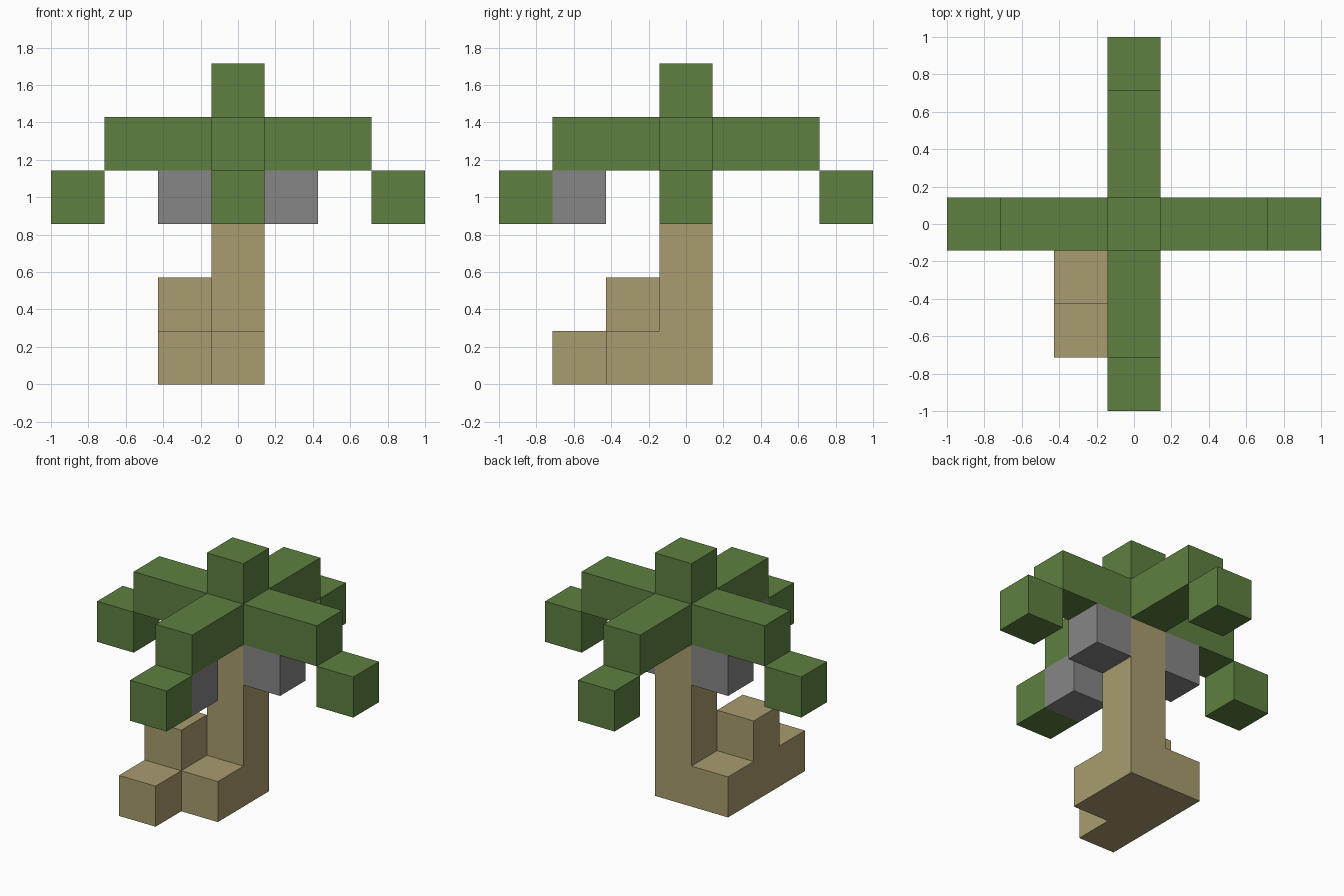
import bpy, bmesh, math
from mathutils import Vector

U = 2 / 7  # edge of one block

if "Cube" in bpy.data.objects:
    bpy.data.objects.remove(bpy.data.objects["Cube"], do_unlink=True)


def make_material(name, rgb):
    mat = bpy.data.materials.new(name)
    mat.use_nodes = True
    colour = (*rgb, 1)
    mat.diffuse_color = colour
    bsdf = next(n for n in mat.node_tree.nodes if n.type == 'BSDF_PRINCIPLED')
    bsdf.inputs["Base Color"].default_value = colour
    bsdf.inputs["Roughness"].default_value = 0.9
    return mat


def make_blocks(name, cells, mat):
    """Join unit blocks at grid cells into one flat-faced shell."""
    cells = set(cells)
    bm = bmesh.new()
    for cell in cells:
        centre = Vector(cell) + Vector((0, 0, 0.5))
        for axis in range(3):
            for sign in (-1, 1):
                normal = Vector((0, 0, 0))
                normal[axis] = sign
                if tuple(int(a + b) for a, b in zip(cell, normal)) in cells:
                    continue
                side = Vector((normal.y, normal.z, normal.x))
                up = normal.cross(side)
                corners = [side + up, up - side, -side - up, side - up]
                bm.faces.new([bm.verts.new((centre + (normal + c) / 2) * U)
                              for c in corners])
    bmesh.ops.remove_doubles(bm, verts=bm.verts, dist=0.001)
    bmesh.ops.dissolve_limit(bm, angle_limit=math.radians(1),
                             verts=bm.verts, edges=bm.edges)
    mesh = bpy.data.meshes.new(name)
    bm.to_mesh(mesh)
    bm.free()
    mesh.materials.append(mat)
    obj = bpy.data.objects.new(name, mesh)
    bpy.context.collection.objects.link(obj)
    return obj


bark = make_material("tan bark", (0.397, 0.332, 0.156))
leaf = make_material("leaf green", (0.112, 0.216, 0.051))
husk = make_material("grey husk", (0.238, 0.238, 0.238))

# Trunk with its stepped root foot
trunk = [(0, 0, z) for z in range(4)]
roots = [(-1, 0, 0), (0, -1, 0), (-1, -1, 0), (-1, -1, 1), (-1, -2, 0)]
make_blocks("trunk", trunk + roots, bark)

# Crown: four arms crossing under a top block
arms = [(i, 0, 4) for i in range(-2, 3)] + [(0, i, 4) for i in range(-2, 3)]
make_blocks("crown", arms + [(0, 0, 5)], leaf)

# Drooping frond tips
tips = {"right": (-3, 0, 3), "left": (3, 0, 3),
        "front": (0, -3, 3), "back": (0, 3, 3)}
for side, cell in tips.items():
    make_blocks("frond_tip_" + side, [cell], leaf)

# Fruit hanging below the arms
fruit = {"right": (-1, 0, 3), "left": (1, 0, 3), "front": (0, -2, 3)}
for side, cell in fruit.items():
    make_blocks("fruit_" + side, [cell], husk)
